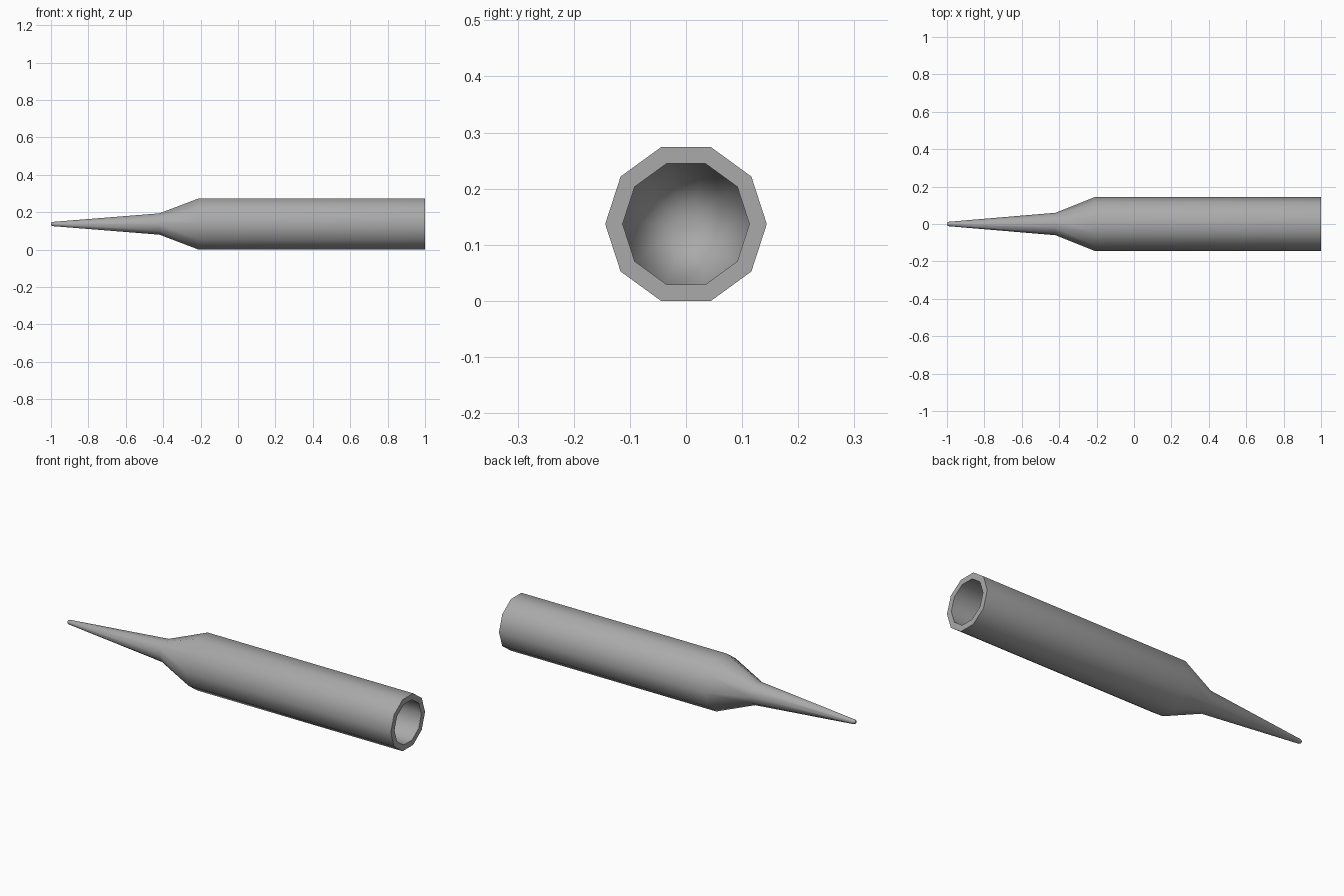
import bpy, bmesh, math

cube = bpy.data.objects.get("Cube")
if cube:
    bpy.data.objects.remove(cube, do_unlink=True)

SIDES = 10
RADIUS = 0.144
AXIS_Z = RADIUS * math.cos(math.pi / SIDES)

grey = bpy.data.materials.new("grey_metal")
grey.use_nodes = True
colour = (0.4, 0.4, 0.4, 1)
grey.diffuse_color = colour
grey.node_tree.nodes["Principled BSDF"].inputs["Base Color"].default_value = colour


def lathe(name, profile):
    """Turn an (x, radius) profile around the long axis; zero radius is a pole."""
    bm = bmesh.new()
    rings = []
    for x, r in profile:
        count = SIDES if r > 0 else 1
        ring = []
        for i in range(count):
            a = math.tau * i / SIDES
            ring.append(bm.verts.new((x, r * math.cos(a), AXIS_Z + r * math.sin(a))))
        rings.append(ring)
    for a, b in zip(rings, rings[1:]):
        for i in range(SIDES):
            j = (i + 1) % SIDES
            corners = [a[i % len(a)], a[j % len(a)], b[j % len(b)], b[i % len(b)]]
            bm.faces.new(list(dict.fromkeys(corners)))
    bmesh.ops.recalc_face_normals(bm, faces=bm.faces)
    mesh = bpy.data.meshes.new(name)
    bm.to_mesh(mesh)
    bm.free()
    mesh.materials.append(grey)
    obj = bpy.data.objects.new(name, mesh)
    bpy.context.collection.objects.link(obj)
    bpy.ops.object.select_all(action='DESELECT')
    obj.select_set(True)
    bpy.context.view_layer.objects.active = obj
    bpy.ops.object.shade_smooth_by_angle(angle=math.radians(50))
    return obj


# Blunt needle point, flared shoulder, barrel, open rim and blind bore
lathe("tapered_tip_with_hollow_barrel", [
    (-1.0, 0), (-1.0, 0.007), (-0.99, 0.012),
    (-0.42, 0.06), (-0.21, RADIUS), (1.0, RADIUS),
    (1.0, 0.113), (-0.2, 0.113), (-0.42, 0),
])
